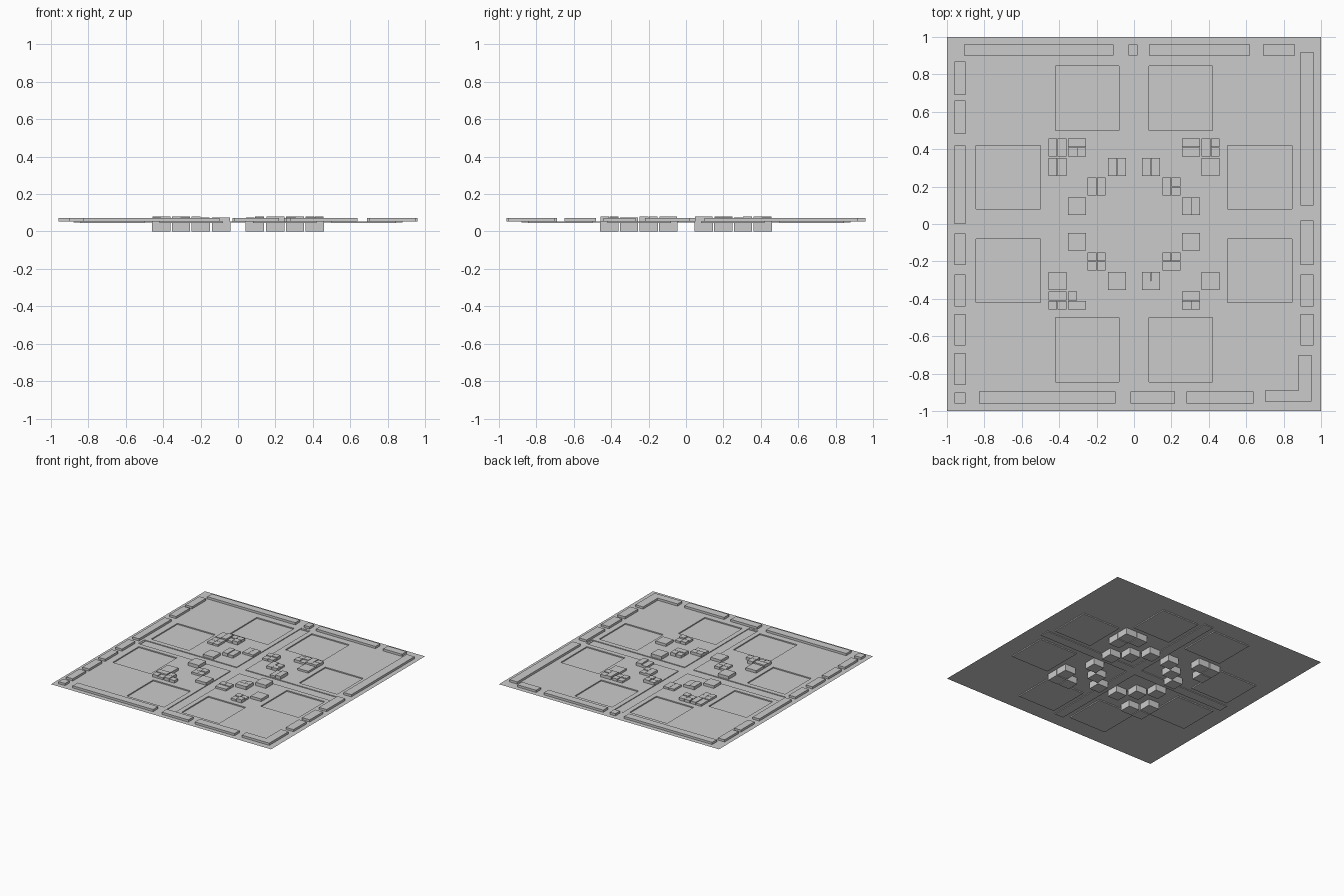
import bpy, bmesh, random

cube = bpy.data.objects.get("Cube")
if cube:
    bpy.data.objects.remove(cube, do_unlink=True)
random.seed(4)

GREY = (0.6, 0.6, 0.6, 1)
mat = bpy.data.materials.new("plain grey")
mat.use_nodes = True
mat.diffuse_color = GREY
mat.node_tree.nodes["Principled BSDF"].inputs["Base Color"].default_value = GREY

GROUND, CHANNEL, PAD, RIM = 0.054, 0.048, 0.045, 0.072


def finish(name, bm):
    mesh = bpy.data.meshes.new(name)
    bm.to_mesh(mesh)
    bm.free()
    mesh.materials.append(mat)
    obj = bpy.data.objects.new(name, mesh)
    bpy.context.collection.objects.link(obj)


def add_box(bm, x0, x1, y0, y1, z0, z1):
    verts = bmesh.ops.create_cube(bm, size=1)["verts"]
    for v in verts:
        v.co.x = x1 if v.co.x > 0 else x0
        v.co.y = y1 if v.co.y > 0 else y0
        v.co.z = z1 if v.co.z > 0 else z0


# Ground sheet with sunken cross channel and eight sunken pads
def ground_height(x, y):
    a, b = sorted((abs(x), abs(y)))
    if a < 0.04 and b < 0.88:
        return CHANNEL
    if 0.08 < a < 0.42 and 0.5 < b < 0.845:
        return PAD
    return GROUND


half = [0.04, 0.08, 0.42, 0.5, 0.845, 0.88, 1.0]
cuts = [-c for c in reversed(half)] + half
cells = list(zip(cuts, cuts[1:]))
bm = bmesh.new()


def quad(*points):
    bm.faces.new([bm.verts.new(p) for p in points])


for i, (x0, x1) in enumerate(cells):
    for j, (y0, y1) in enumerate(cells):
        xm, ym = (x0 + x1) / 2, (y0 + y1) / 2
        h = ground_height(xm, ym)
        quad((x0, y0, h), (x1, y0, h), (x1, y1, h), (x0, y1, h))
        if i + 1 < len(cells):
            k = ground_height(sum(cells[i + 1]) / 2, ym)
            if k != h:
                quad((x1, y0, h), (x1, y0, k), (x1, y1, k), (x1, y1, h))
        if j + 1 < len(cells):
            k = ground_height(xm, sum(cells[j + 1]) / 2)
            if k != h:
                quad((x0, y1, h), (x0, y1, k), (x1, y1, k), (x1, y1, h))
bmesh.ops.remove_doubles(bm, verts=bm.verts, dist=0.0005)
bmesh.ops.recalc_face_normals(bm, faces=bm.faces)
if max(bm.faces, key=lambda f: f.calc_center_median().z).normal.z < 0:
    bmesh.ops.reverse_faces(bm, faces=bm.faces)
bmesh.ops.dissolve_limit(bm, angle_limit=0.01, verts=bm.verts, edges=bm.edges)
finish("ground_sheet", bm)

# Raised bars around the border
bars = {
    "back_bars": (0.9, 0.96, [(-0.91, -0.11), (-0.03, 0.02), (0.08, 0.62), (0.69, 0.86)]),
    "front_bars": (-0.96, -0.895, [(-0.83, -0.1), (-0.02, 0.22), (0.28, 0.64)]),
    "right_bars": (-0.96, -0.9, [(0.69, 0.87), (0.48, 0.66), (0, 0.42), (-0.22, -0.05),
                                 (-0.44, -0.27), (-0.65, -0.48), (-0.86, -0.69), (-0.96, -0.9)]),
    "left_bars": (0.89, 0.96, [(0.1, 0.92), (-0.22, 0.02), (-0.44, -0.27), (-0.65, -0.48)]),
}
for name, (low, high, spans) in bars.items():
    bm = bmesh.new()
    for a, b in spans:
        if name in ("back_bars", "front_bars"):
            add_box(bm, a, b, low, high, GROUND, RIM)
        else:
            add_box(bm, low, high, a, b, GROUND, RIM)
    finish(name, bm)

# Corner bar with an L outline
bm = bmesh.new()
outline = [(0.7, -0.95), (0.95, -0.95), (0.95, -0.7), (0.88, -0.7), (0.88, -0.89), (0.7, -0.89)]
face = bm.faces.new([bm.verts.new((x, y, GROUND)) for x, y in outline])
top = bmesh.ops.extrude_face_region(bm, geom=[face])["geom"]
for v in top:
    if isinstance(v, bmesh.types.BMVert):
        v.co.z = RIM
bmesh.ops.recalc_face_normals(bm, faces=bm.faces)
finish("corner_bar", bm)

# Small sills at the channel ends
bm = bmesh.new()
for s in (-1, 1):
    a, b = sorted((s * 0.865, s * 0.88))
    add_box(bm, a, b, -0.035, 0.035, CHANNEL, GROUND - 0.002)
    add_box(bm, -0.035, 0.035, a, b, CHANNEL, GROUND - 0.002)
finish("channel_sills", bm)

# Ways to split a block top: (x start, x end, y start, y end) in half cells
SPLITS = {
    "whole": ["0202"],
    "columns": ["0102", "1202"],
    "four": ["0101", "1201", "0112", "1212"],
    "left_tall": ["0102", "1201", "1212"],
    "back_pair": ["0201", "0112", "1212"],
    "front_pair": ["0212", "0101", "1201"],
    "three": ["0101", "1201", "0112"],
    "empty": [],
}
# Block centres within one quarter, and the splits per quarter
centres = [(0.41, 0.41), (0.305, 0.41), (0.41, 0.305), (0.305, 0.095), (0.2, 0.2), (0.09, 0.305)]
quarters = {
    (-1, 1): ["columns", "four", "four", "whole", "columns", "columns"],
    (1, 1): ["left_tall", "four", "whole", "columns", "left_tall", "four"],
    (-1, -1): ["front_pair", "three", "whole", "whole", "four", "whole"],
    (1, -1): ["empty", "four", "whole", "whole", "back_pair", "back_pair"],
}
roots, tops = bmesh.new(), bmesh.new()
for (sx, sy), kinds in quarters.items():
    for (cx, cy), kind in zip(centres, kinds):
        x, y = sx * cx, sy * cy
        r = 0.049
        add_box(roots, x - r, x + r, y - r, y + r, 0, GROUND - 0.001)
        for code in SPLITS[kind]:
            a, b, c, d = [(int(n) - 1) * r for n in code]
            add_box(tops, x + a + 0.001, x + b - 0.001, y + c + 0.001, y + d - 0.001,
                    GROUND - 0.001, random.choice((0.07, 0.075, 0.08)))
finish("block_foundations", roots)
finish("block_tops", tops)
